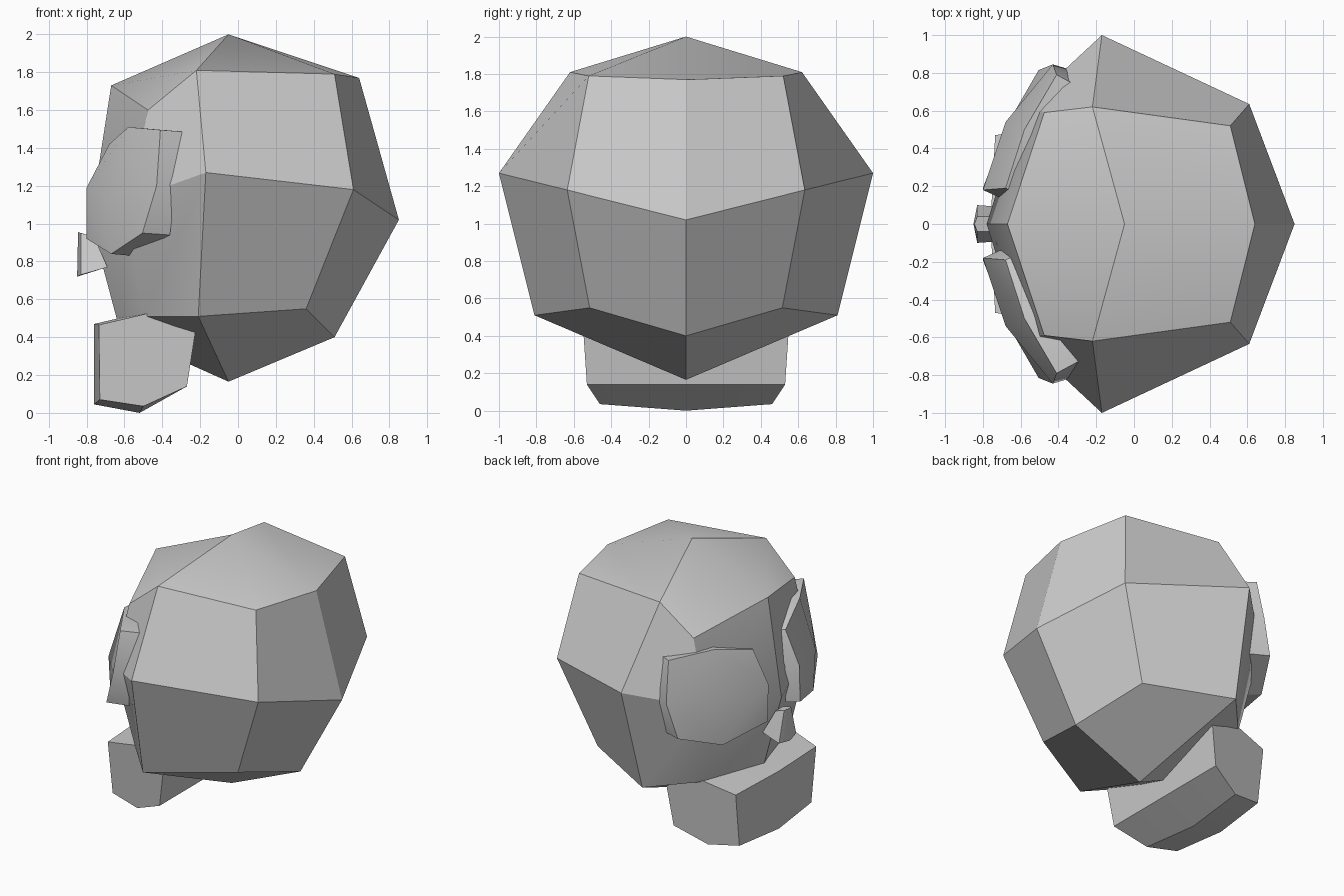
import bpy, bmesh

if "Cube" in bpy.data.objects:
    bpy.data.objects.remove(bpy.data.objects["Cube"])


def finish(bm, name):
    bmesh.ops.recalc_face_normals(bm, faces=bm.faces)
    me = bpy.data.meshes.new(name)
    bm.to_mesh(me)
    bm.free()
    ob = bpy.data.objects.new(name, me)
    bpy.context.collection.objects.link(ob)
    bpy.ops.object.select_all(action='DESELECT')
    bpy.context.view_layer.objects.active = ob
    ob.select_set(True)
    bpy.ops.object.shade_smooth_by_angle(angle=0.5)
    return ob


def loft(name, rings):
    """Join equal rings of points with quads and cap both ends."""
    bm = bmesh.new()
    vs = [[bm.verts.new(p) for p in r] for r in rings]
    n = len(vs[0])
    for a, b in zip(vs, vs[1:]):
        for i in range(n):
            j = (i + 1) % n
            bm.faces.new((a[i], a[j], b[j], b[i]))
    bm.faces.new(vs[0])
    bm.faces.new(vs[-1])
    return finish(bm, name)


# Cranium: once-divided cube, each lattice point pulled to a head shape
mid = {(0, 1): (-.05, 2.0), (1, 1): (.64, 1.77), (1, 0): (.85, 1.02),
       (1, -1): (.51, .40), (0, -1): (-.05, .165), (-1, -1): (-.62, .42),
       (-1, 0): (-.78, 1.02), (-1, 1): (-.67, 1.73)}
side = {(0, 1): (-.22, .62, 1.81), (1, 1): (.51, .52, 1.79),
        (1, 0): (.61, .635, 1.18), (1, -1): (.36, .515, .55),
        (0, -1): (-.21, .81, .51), (-1, -1): (-.50, .49, .51),
        (-1, 0): (-.59, .61, 1.12), (-1, 1): (-.475, .59, 1.60),
        (0, 0): (-.17, 1.0, 1.27)}
bm = bmesh.new()
bmesh.ops.create_cube(bm, size=2)
bmesh.ops.subdivide_edges(bm, edges=bm.edges[:], cuts=1, use_grid_fill=True)
for v in bm.verts:
    kx, ky, kz = (round(c) for c in v.co)
    if ky == 0:
        x, z = mid[kx, kz]
        v.co = (x, 0, z)
    else:
        x, y, z = side[kx, kz]
        v.co = (x, -y * ky, z)
finish(bm, "cranium")

# Eye pads: eight-sided shallow domes with a thick rim
rim = [(-.58, .50, 1.51), (-.41, .79, 1.495), (-.43, .845, 1.20), (-.505, .815, .95),
       (-.67, .53, .84), (-.80, .19, .92), (-.80, .18, 1.19), (-.68, .19, 1.42)]
depth = [(.13, -.11), (.13, -.07), (.10, -.03), (.145, -.06),
         (.11, -.08), (.09, -.04), (.09, -.04), (.09, -.04)]
for s, name in ((1, "left_eye"), (-1, "right_eye")):
    bm = bmesh.new()
    front = [bm.verts.new((x, y * s, z)) for x, y, z in rim]
    back = [bm.verts.new((x + dx, (y + dy) * s, z - .01))
            for (x, y, z), (dx, dy) in zip(rim, depth)]
    hub = bm.verts.new((-.68, .54 * s, 1.14))
    for i in range(8):
        j = (i + 1) % 8
        bm.faces.new((front[i], front[j], back[j], back[i]))
    for i in range(0, 8, 2):
        bm.faces.new((front[i], front[i + 1], front[(i + 2) % 8], hub))
    bm.faces.new(back)
    finish(bm, name)

# Nose: small wedge, narrow on top
loft("nose", [
    [(-.83, -.10, .73), (-.85, 0, .72), (-.83, .10, .73), (-.69, .09, .77), (-.69, -.09, .77)],
    [(-.83, -.04, .95), (-.845, 0, .955), (-.83, .04, .95), (-.76, .04, .93), (-.76, -.04, .93)],
])

# Jaw: tilted block, profile in x-z carried across y
jaw_side = [(-.735, .47, .465), (-.20, .56, .59), (-.27, .53, .14), (-.50, .46, .035), (-.73, .42, .07)]
jaw_mid = [(-.76, 0, .47), (-.20, 0, .60), (-.27, 0, .14), (-.52, 0, 0), (-.76, 0, .045)]
loft("jaw", [[(x, -y, z) for x, y, z in jaw_side], jaw_mid, jaw_side])
